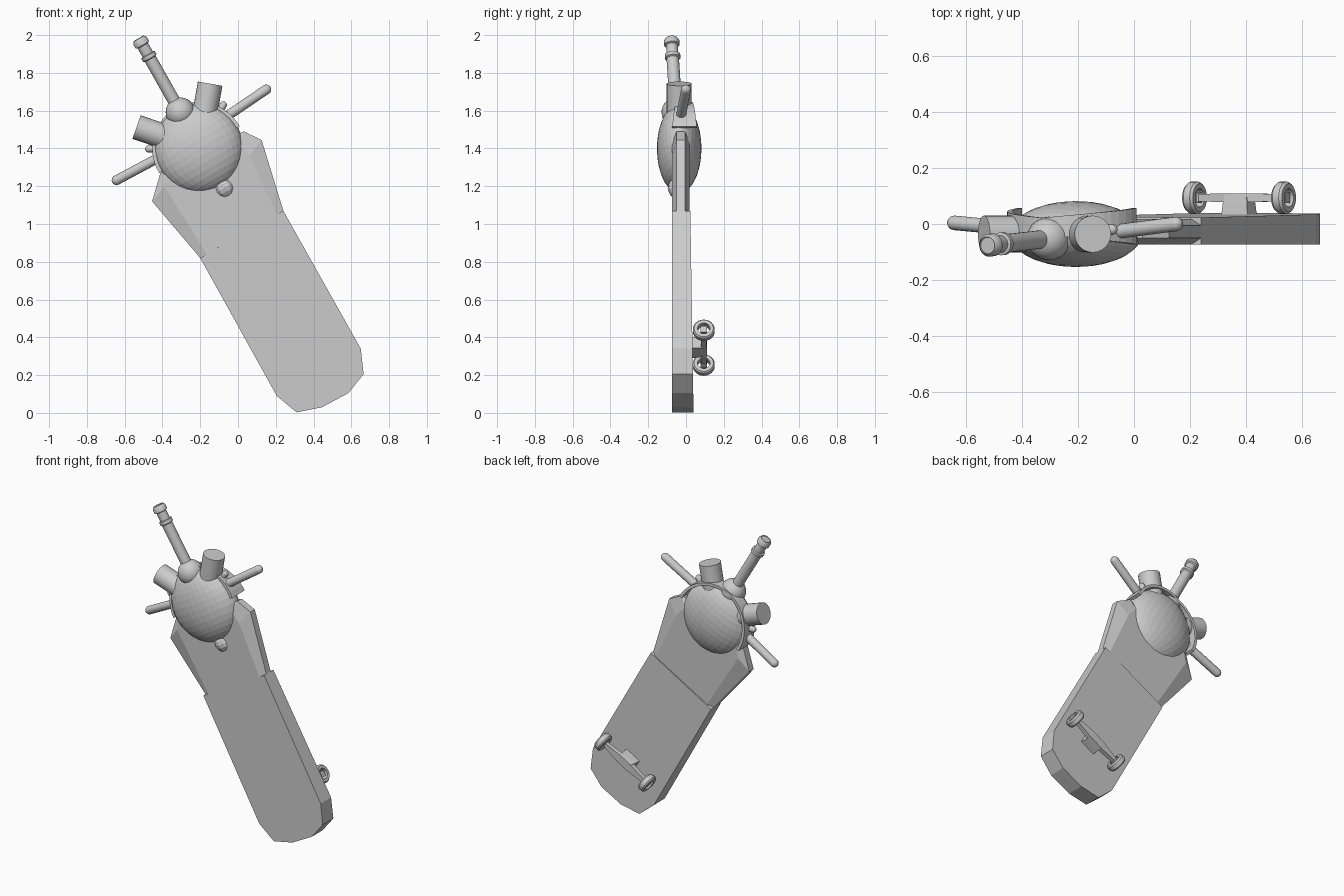
import bpy, bmesh, math
from mathutils import Vector

if "Cube" in bpy.data.objects:
    bpy.data.objects.remove(bpy.data.objects["Cube"])

grey = bpy.data.materials.new("plain_grey")
grey.diffuse_color = (0.6, 0.6, 0.6, 1)
grey.use_nodes = True
grey.node_tree.nodes["Principled BSDF"].inputs["Base Color"].default_value = grey.diffuse_color

# tilted frame shared by the parts: U across the board, V up along it
U = Vector((math.cos(math.radians(30)), 0, math.sin(math.radians(30))))
V = Vector((-U.z, 0, U.x))
Y = Vector((0, 1, 0))
BALL = Vector((-0.208, -0.036, 1.40))


def finish(name, bm, smooth=0):
    bmesh.ops.recalc_face_normals(bm, faces=bm.faces)
    me = bpy.data.meshes.new(name)
    bm.to_mesh(me)
    bm.free()
    me.materials.append(grey)
    ob = bpy.data.objects.new(name, me)
    bpy.context.collection.objects.link(ob)
    if smooth:
        bpy.ops.object.select_all(action='DESELECT')
        ob.select_set(True)
        bpy.context.view_layer.objects.active = ob
        bpy.ops.object.shade_smooth_by_angle(angle=math.radians(smooth))
    return ob


def loft(name, loops):
    """Skin equal-length closed loops and cap both ends."""
    bm = bmesh.new()
    rings = [[bm.verts.new(p) for p in lp] for lp in loops]
    n = len(rings[0])
    for a, b in zip(rings, rings[1:]):
        for i in range(n):
            j = (i + 1) % n
            bm.faces.new((a[i], a[j], b[j], b[i]))
    bm.faces.new(rings[0])
    bm.faces.new(rings[-1])
    return finish(name, bm)


def lathe(name, origin, axis, profile, n=24, smooth=40, closed=False, flat=1.0):
    """Revolve (radius, distance) pairs round an axis; flat squashes along y."""
    origin, axis = Vector(origin), Vector(axis).normalized()
    e1 = axis.cross(Y).normalized()
    e2 = axis.cross(e1)
    bm = bmesh.new()
    rings = []
    for r, d in profile:
        k = n if r > 1e-5 else 1
        ring = []
        for i in range(k):
            t = 2 * math.pi * i / n
            p = axis * d + (e1 * math.cos(t) + e2 * math.sin(t)) * r
            p.y *= flat
            ring.append(bm.verts.new(origin + p))
        rings.append(ring)
    for a, b in zip(rings, rings[1:] + (rings[:1] if closed else [])):
        for i in range(n):
            j = (i + 1) % n
            q = [a[i % len(a)], a[j % len(a)], b[j % len(b)], b[i % len(b)]]
            q = list(dict.fromkeys(q))
            if len(q) > 2:
                bm.faces.new(q)
    if not closed:
        for ring in (rings[0], rings[-1]):
            if len(ring) > 2:
                bm.faces.new(ring)
    return finish(name, bm, smooth)


def ball_profile(r, rings):
    return [(r * math.sin(math.pi * i / rings), -r * math.cos(math.pi * i / rings))
            for i in range(rings + 1)]


def rod(name, a, b, r, n=16):
    """Rod with a rounded far end at b."""
    a, b = Vector(a), Vector(b)
    L = (b - a).length
    tip = [(r * math.cos(t), L + r * math.sin(t))
           for t in [math.pi / 8 * i for i in range(4)]] + [(0, L + r)]
    return lathe(name, a, b - a, [(r, 0)] + tip, n)


# lower board: rounded tail, slightly thicker at the bottom
tail = [(-0.20, 0.82), (0.24, 1.07), (0.65, 0.34), (0.665, 0.205), (0.585, 0.105),
        (0.445, 0.03), (0.31, 0.003), (0.205, 0.09)]
loft("lower_board", [[(x, -0.073, z) for x, z in tail],
                     [(x, 0.040 - 0.016 * z, z) for x, z in tail]])

# upper board: widened plate with chamfered rim
outer = [(-0.20, 0.82), (0.24, 1.07), (0.125, 1.445), (0.03, 1.49), (-0.405, 1.29), (-0.455, 1.12)]
inner = [(-0.165, 0.84), (0.205, 1.05), (0.06, 1.36), (0.0, 1.43), (-0.37, 1.29), (-0.39, 1.20)]
loft("upper_board", [[(x, y, z) for x, z in pts] for pts, y in
                     ((inner, -0.073), (outer, -0.05), (outer, -0.005), (inner, 0.018))])

# flattened ball
lathe("flattened_ball", BALL, V, ball_profile(0.236, 18), 32, 0, flat=0.5)

# thin band over the upper half of the ball, wider towards its ends
band = []
for i in range(25):
    t = i / 24
    ang = math.radians(28 + 184 * t)
    w = 0.03 + 0.035 * abs(2 * t - 1)
    d = Vector((math.cos(ang), 0, math.sin(ang)))
    band.append([BALL + d * r + Y * (y + 0.028) for r, y in
                 ((0.228, -w), (0.246, -w), (0.246, w), (0.228, w))])
loft("band", band)

# barrel with its dome base
base = Vector((-0.305, -0.052, 1.592))
lathe("barrel_dome", base, V, ball_profile(0.078, 12))
lathe("barrel", base, Vector((-0.527, -0.077, 1.985)) - base,
      [(0.033, 0), (0.033, 0.325), (0.041, 0.33), (0.041, 0.35), (0.031, 0.353),
       (0.031, 0.405), (0.041, 0.41), (0.041, 0.435), (0.031, 0.449), (0.029, 0.444), (0, 0.444)])

# round studs, grip rods and small pins on both sides of the barrel
for side, s in (("right", -1), ("left", 1)):
    def polar(offset, r, y):
        a = math.radians(120.5 + s * offset)
        return BALL + Vector((math.cos(a) * r, y, math.sin(a) * r))
    a = polar(40.5, 0.18, 0)
    lathe("stud_" + side, a, a - BALL, [(0.066, 0), (0.066, 0.168)])
    a = polar(60, 0.20, 0.016)
    rod("pin_" + side, a, polar(60, 0.265, 0.016), 0.019, 12)
rod("grip_rod_right", (-0.06, -0.027, 1.57), (0.15, 0.0, 1.712), 0.026)
rod("grip_rod_left", (-0.39, -0.02, 1.367), (-0.643, 0.004, 1.232), 0.026)

# knob below the ball
lathe("lower_knob", (-0.072, -0.04, 1.19), V, ball_profile(0.057, 8), 12, 0)

# truck on the back: tapered axle, mounting block and two hollow wheels
T = Vector((0.376, 0.094, 0.345))


def box_loft(name, centre, axis, a1, a2, sections):
    loft(name, [[centre + axis * s + a1 * h * i + a2 * k * j
                 for i, j in ((-1, -1), (1, -1), (1, 1), (-1, 1))] for s, h, k in sections])


box_loft("axle", T, U, V, Y, [(-0.2, 0.018, 0.018), (-0.165, 0.018, 0.018), (-0.16, 0.013, 0.013),
                              (-0.04, 0.026, 0.016), (0.04, 0.026, 0.016), (0.16, 0.013, 0.013),
                              (0.165, 0.018, 0.018), (0.2, 0.018, 0.018)])
box_loft("truck_mount", T, Y, U, V, [(-0.07, 0.055, 0.034), (-0.02, 0.05, 0.03), (0.012, 0.045, 0.026)])
for side, s in (("left", -0.184), ("right", 0.184)):
    lathe("wheel_" + side, T + U * s, U,
          [(0.033, -0.022), (0.051, -0.022), (0.058, -0.013), (0.058, 0.013),
           (0.051, 0.022), (0.033, 0.022)], 24, 30, closed=True)
